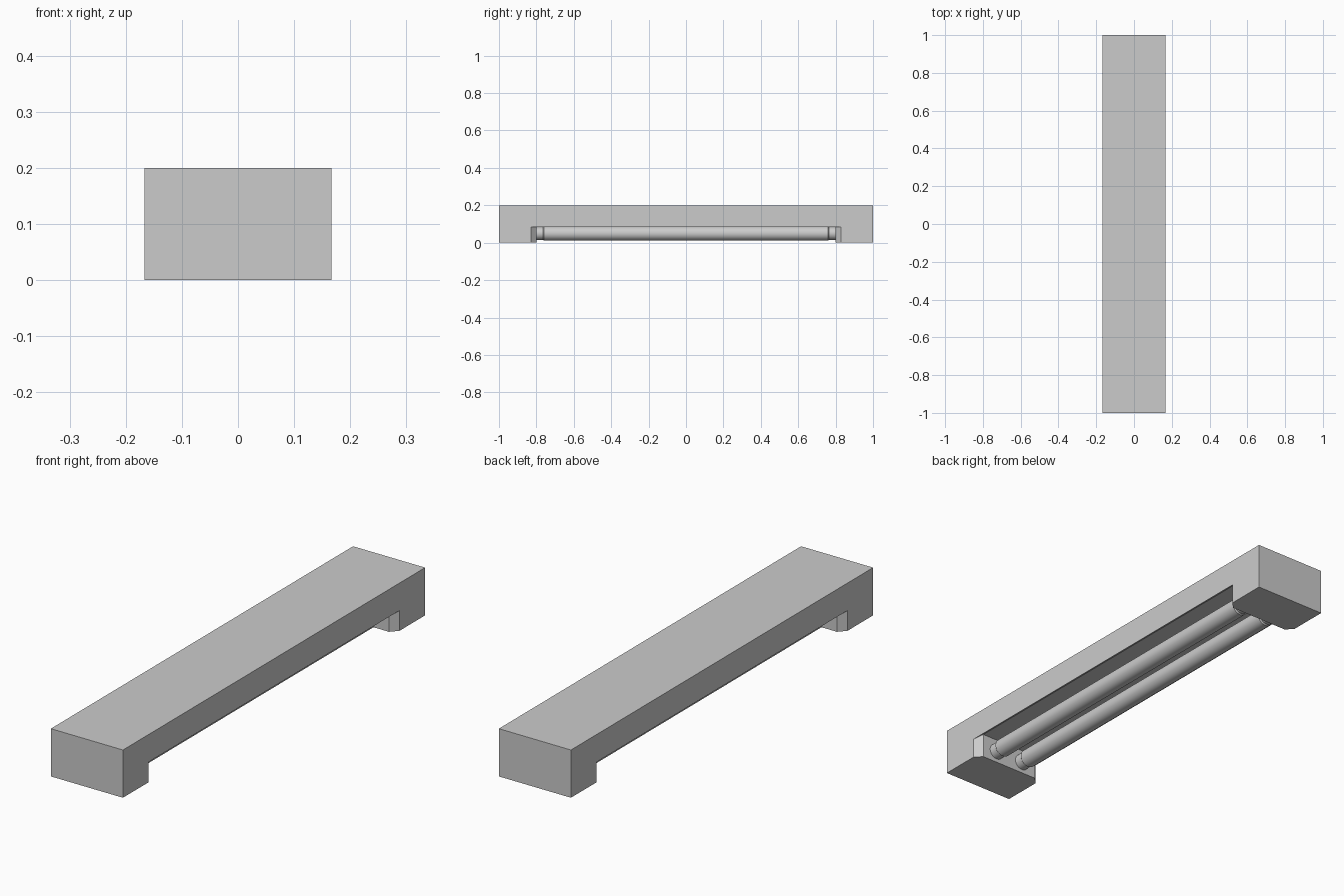
import bpy, bmesh, math
from mathutils import Matrix

if "Cube" in bpy.data.objects:
    bpy.data.objects.remove(bpy.data.objects["Cube"])


def add_object(name, bm):
    bmesh.ops.recalc_face_normals(bm, faces=bm.faces)
    mesh = bpy.data.meshes.new(name)
    bm.to_mesh(mesh)
    bm.free()
    obj = bpy.data.objects.new(name, mesh)
    bpy.context.collection.objects.link(obj)
    return obj


def prism(name, pts, vec):
    # extrude a closed 3D outline along vec
    bm = bmesh.new()
    face = bm.faces.new([bm.verts.new(p) for p in pts])
    ext = bmesh.ops.extrude_face_region(bm, geom=[face])
    bmesh.ops.translate(bm, vec=vec, verts=[v for v in ext["geom"] if isinstance(v, bmesh.types.BMVert)])
    return add_object(name, bm)


def boolean(obj, cutter, operation):
    mod = obj.modifiers.new("cut", "BOOLEAN")
    mod.operation = operation
    mod.solver = "EXACT"
    mod.object = cutter
    bpy.context.view_layer.objects.active = obj
    bpy.ops.object.modifier_apply(modifier=mod.name)
    bpy.data.objects.remove(cutter)


W = 0.167     # half width of the housing
IN = 0.139    # half width of the inner end face

# housing: one long block
bm = bmesh.new()
bmesh.ops.create_cube(bm, size=1, matrix=Matrix.Translation((0, 0, 0.1)) @ Matrix.Diagonal((2 * W, 2, 0.2, 1)))
housing = add_object("housing", bm)

# recess: plan with chamfered end blocks, limited by the trough section
half = [(0.3, 0.83), (W, 0.83), (IN, 0.80), (-IN, 0.80), (-W, 0.83), (-0.3, 0.83)]
plan = [(x, y, -0.05) for x, y in half] + [(-x, -y, -0.05) for x, y in half]
recess = prism("recess_cutter", plan, (0, 0, 0.3))
section = [(0.4, -0.1), (0.4, 0.085), (W, 0.085), (IN, 0.105),
           (-IN, 0.105), (-W, 0.085), (-0.4, 0.085), (-0.4, -0.1)]
trough = prism("trough_cutter", [(x, -0.95, z) for x, z in section], (0, 1.9, 0))
boolean(recess, trough, "INTERSECT")
recess.hide_render = True
boolean(housing, recess, "DIFFERENCE")


def lamp_tube(name, x):
    # stepped tube with slightly narrower end caps
    rings = [(-0.80, 0.034), (-0.765, 0.034), (-0.76, 0.0385),
             (0.76, 0.0385), (0.765, 0.034), (0.80, 0.034)]
    n = 32
    bm = bmesh.new()
    loops = [[bm.verts.new((x + r * math.cos(2 * math.pi * i / n), y,
                            0.0495 + r * math.sin(2 * math.pi * i / n)))
              for i in range(n)] for y, r in rings]
    for a, b in zip(loops, loops[1:]):
        for i in range(n):
            j = (i + 1) % n
            bm.faces.new((a[i], a[j], b[j], b[i]))
    obj = add_object(name, bm)
    bpy.ops.object.select_all(action="DESELECT")
    obj.select_set(True)
    bpy.context.view_layer.objects.active = obj
    bpy.ops.object.shade_smooth_by_angle(angle=math.radians(30))


# pair of tubes
lamp_tube("lamp_tube_left", -0.068)
lamp_tube("lamp_tube_right", 0.068)
